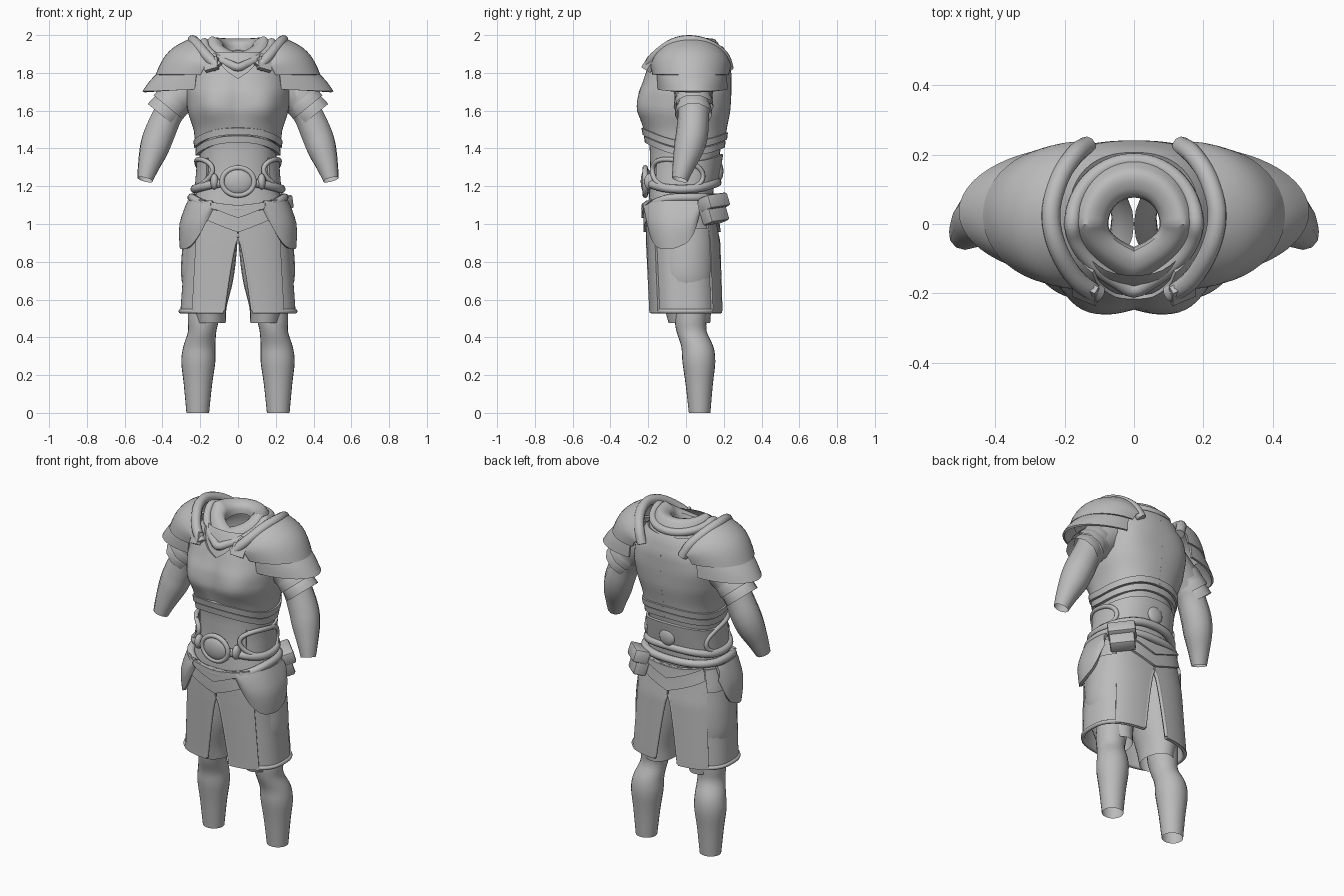
import bpy, bmesh, math
from math import sin, cos, pi
from mathutils import Vector

if "Cube" in bpy.data.objects:
    bpy.data.objects.remove(bpy.data.objects["Cube"])

mat = bpy.data.materials.new("plain_grey")
mat.diffuse_color = (0.5, 0.5, 0.5, 1)
mat.use_nodes = True
mat.node_tree.nodes["Principled BSDF"].inputs["Base Color"].default_value = mat.diffuse_color


def add(name, data):
    ob = bpy.data.objects.new(name, data)
    bpy.context.collection.objects.link(ob)
    data.materials.append(mat)
    return ob


def surf(name, f, nu, nv, thick=0, closed=False):
    """Grid surface f(u, v), optionally closed round u or thickened."""
    bm = bmesh.new()
    n = nu if closed else nu + 1
    g = [[bm.verts.new(f(i / nu, j / nv)) for i in range(n)] for j in range(nv + 1)]
    for j in range(nv):
        for i in range(nu):
            k = (i + 1) % n
            bm.faces.new((g[j][i], g[j][k], g[j + 1][k], g[j + 1][i]))
    bmesh.ops.recalc_face_normals(bm, faces=bm.faces)
    me = bpy.data.meshes.new(name)
    bm.to_mesh(me)
    ob = add(name, me)
    if thick:
        m = ob.modifiers.new("thickness", 'SOLIDIFY')
        m.thickness, m.offset = thick, 0
    return ob


def smooth(pts, t, closed=False):
    """Catmull-Rom point on a list of tuples, t in 0..1."""
    n = len(pts)
    x = t * (n if closed else n - 1)
    i = min(int(x), n - 1 if closed else n - 2)
    x -= i
    at = lambda k: pts[k % n] if closed else pts[max(0, min(n - 1, k))]
    return [0.5 * (2 * b + (c - a) * x + (2 * a - 5 * b + 4 * c - d) * x * x
                   + (3 * b - a - 3 * c + d) * x ** 3)
            for a, b, c, d in zip(at(i - 1), at(i), at(i + 1), at(i + 2))]


def tube(name, pts, r=1.0, closed=False, steps=4, caps=True):
    """Round tube through points (x, y, z[, radius])."""
    cu = bpy.data.curves.new(name, 'CURVE')
    cu.dimensions, cu.bevel_depth, cu.bevel_resolution = '3D', r, 3
    cu.use_fill_caps = caps and not closed
    n = len(pts) * steps
    sp = cu.splines.new('POLY')
    sp.points.add(n - 1)
    for k, p in enumerate(sp.points):
        q = smooth(pts, k / n if closed else k / (n - 1), closed)
        p.co = (*q[:3], 1)
        p.radius = q[3] if len(q) > 3 else 1
    sp.use_cyclic_u = closed
    return add(name, cu)


def limb(name, rings, s, nv=16):
    """Open loft through rings (x, y, z, rx, ry), mirrored by s."""
    def f(u, v):
        x, y, z, rx, ry = smooth(rings, v)
        return (s * (x + rx * cos(u * 2 * pi)), y + ry * sin(u * 2 * pi), z)
    return surf(name, f, 24, nv, closed=True)


# Body outline: height, half width, front depth, back depth
BODY = [(0.45, .31, -.19, .19), (0.55, .31, -.19, .188), (0.9, .285, -.205, .175),
        (1.0, .275, -.208, .16), (1.1, .25, -.207, .15), (1.2, .218, -.2, .155),
        (1.3, .21, -.198, .175), (1.4, .212, -.2, .192), (1.5, .225, -.215, .205),
        (1.6, .258, -.24, .225), (1.7, .265, -.235, .23), (1.8, .25, -.205, .23),
        (1.88, .2, -.175, .21), (1.95, .13, -.13, .165)]


def body(a, z, off=0.0, p=0.85):
    """Point on the body outline; a = 0 is the front, pi the back."""
    z = max(BODY[0][0], min(BODY[-1][0], z))
    for lo, hi in zip(BODY, BODY[1:]):
        if z <= hi[0]:
            t = (z - lo[0]) / (hi[0] - lo[0])
            w, yf, yb = [m + (n - m) * t for m, n in zip(lo[1:], hi[1:])]
            break
    pw = lambda c: math.copysign(abs(c) ** p, c)
    return ((w + off) * pw(sin(a)), (yf + yb) / 2 - ((yb - yf) / 2 + off) * pw(cos(a)), z)


def band(name, a0, a1, low, high, off, thick=0.02, nu=40, nv=6, p=0.85):
    """Plate wrapped on the body between angles and heights."""
    def f(u, v):
        a = a0 + (a1 - a0) * u
        z = low(a) + (high(a) - low(a)) * v
        return body(a, z, off(a, z) if callable(off) else off, p)
    return surf(name, f, nu, nv, thick)


def wrap(a):
    return abs(math.remainder(a, 2 * pi))


# Torso under the armour
surf("torso", lambda u, v: body(u * 2 * pi, 0.98 + v * 0.93, -.008), 40, 32, closed=True)


# Arched line between chest and abdomen
def arch(a):
    c = cos(a)
    return 1.41 + (.07 * c ** 1.5 if c > 0 else .045 * c * c)


# Breastplate with chest muscles, a centre crease and shoulder blades
def chest(a, z):
    w = wrap(a)
    g = .024 * math.exp(-((w - .42) / .35) ** 2 - ((z - 1.63) / .085) ** 2)
    g += .012 * math.exp(-((w - 2.45) / .4) ** 2 - ((z - 1.72) / .1) ** 2)
    return g + .004 - .008 * math.exp(-(w / .08) ** 2)


band("breastplate", -pi, pi, lambda a: arch(a) + .03,
     lambda a: 1.77 + .13 * min(1, wrap(a) / .6), chest, .012, 80, 16)

# Arched ribs over the abdomen
for k, d in enumerate((.012, -.03)):
    band("abdomen_rib", -pi, pi, lambda a: arch(a) + d - .018, lambda a: arch(a) + d + .018,
         .01 - .006 * k, .018, 64, 2)

# Waist guard with leaf-shaped frames at the sides
band("waist_guard", .8, 2 * pi - .8, lambda a: 1.2,
     lambda a: 1.35 + .02 * cos(2 * a), .003, .014, 60, 4)
for s in (1, -1):
    leaf = [body(s * (1.35 + .75 * cos(t * pi / 12)), 1.265 + .075 * sin(t * pi / 12)
                 - .02 * cos(t * pi / 12), .009) for t in range(24)]
    tube("waist_leaf_frame", leaf, .013, True, 2)

# Belts, the lower one dipping to a point in front
tube("belt", [body(t * pi / 12, 1.22 - .035 * sin(t * pi / 12) ** 2, .006)
              for t in range(24)], .023, True, 3)
tube("hip_belt", [body(t * pi / 12, 1.14 - .06 * max(0, cos(t * pi / 12)) ** 2, .008)
                  for t in range(24)], .022, True, 3)


def ball(name, loc, scale):
    bpy.ops.mesh.primitive_uv_sphere_add(segments=24, ring_count=12, location=loc)
    ob = bpy.context.object
    ob.name, ob.scale = name, scale
    ob.data.materials.append(mat)
    return ob


# Buckle, its rim, strap knots and the back boss
ball("buckle", (0, -.21, 1.225), (.08, .03, .07))
tube("buckle_rim", [(.085 * cos(t * pi / 8), -.216, 1.225 + .073 * sin(t * pi / 8))
                    for t in range(16)], .014, True)
for s in (1, -1):
    ball("strap_knot", (s * .125, -.192, 1.225), (.022, .03, .042))
ball("back_boss", (0, .178, 1.28), (.05, .02, .05))

# Pointed belly and seat flaps in two layers
for c in (0, pi):
    for k in range(2):
        band("pointed_flap", c - .8, c + .8,
             lambda a: .957 + .075 * k + .11 * wrap(a - c) ** .8,
             lambda a: 1.1 + .035 * wrap(a - c), .01 + .01 * k, .016, 28, 4, .75)

# Skirt halves with arched slits front and back, overlapping panels and a hem
P = 0.75


def slit(z):
    w = .004 + .072 * max(0, (.93 - z) / .39) ** .62
    return math.asin((w / .3) ** (1 / P))


for s in (1, -1):
    def cloth(name, e0, e1, off, z0, thick, nu):
        def f(u, v):
            z = z0 + (1.1 - z0) * v
            d = slit(z)
            a0 = d if e0 is None else e0
            a1 = pi - d if e1 is None else e1
            return body(s * (a0 + (a1 - a0) * u), z, off, P)
        return surf(name, f, nu, 24, thick)

    cloth("skirt", None, None, -.012, .54, .012, 40)
    cloth("skirt_front_panel", None, .8, -.001, .53, .012, 14)
    cloth("skirt_back_panel", 2.3, None, -.001, .53, .012, 14)
    d = slit(.54)
    tube("skirt_hem", [body(s * (d + (pi - 2 * d) * t / 16), .538, -.007, P)
                       for t in range(17)], .012)
    for c in (0, pi):
        tube("slit_edge", [body(c + s * (1 if c == 0 else -1) * slit(.54 + .39 * t / 12),
                                .54 + .39 * t / 12, -.003, P) for t in range(13)], .01)

    # Rounded hip plate
    def hip(u, v):
        a = .45 + 1.5 * u
        low = .868 + .2 * abs((a - 1.22) / .76) ** 2.8
        return body(s * a, low + (1.12 - low) * v, .014 + .012 * sin(pi * v), .8)
    surf("hip_plate", hip, 28, 8, .018)

    # Shorts, then lower legs
    limb("shorts_leg", [(.14, .0, .98, .14, .15), (.152, .0, .85, .145, .155),
                        (.162, .0, .7, .136, .15), (.152, .01, .56, .092, .125),
                        (.145, .018, .475, .08, .11)], s)
    limb("lower_leg", [(.175, .03, .62, .085, .09), (.183, .025, .5, .083, .085),
                       (.19, .03, .43, .075, .08), (.205, .06, .35, .085, .085),
                       (.21, .068, .27, .09, .087), (.212, .07, .15, .075, .072),
                       (.213, .072, 0, .06, .057)], s, 24)

    # Arm and layered sleeve
    tube("arm", [(s * .2, .04, 1.76, .11), (s * .3, .04, 1.68, .1),
                 (s * .365, .04, 1.59, .083), (s * .415, .032, 1.48, .085),
                 (s * .443, .015, 1.4, .08), (s * .472, -.012, 1.31, .06),
                 (s * .492, -.033, 1.235, .043)], steps=5, caps=False)
    for t, r in ((0, .1), (.035, .103), (.07, .097)):
        c = Vector((s * (.29 + t), .04, 1.715 - t * 1.2))
        e = c + Vector((s * .045, 0, -.055))
        tube("sleeve_layer", [(*c, r - .008), (*(c + e) / 2, r), (*e, r + .002)],
             steps=3, caps=False)

    # Two-layer shoulder guard
    def guard(u, v):
        q = (u - .5) * pi * .98
        a = Vector((.14 + .1 * cos(q), .025 + .205 * sin(q), 1.82 + .16 * cos(q)))
        b = Vector((.19 + .24 * cos(q), .025 + .197 * sin(q), 1.79))
        p = a.lerp(b, v) + Vector((.8 * cos(q), .15 * sin(q), .7)) * .034 * sin(pi * v)
        return (s * p.x, p.y, p.z)
    surf("shoulder_guard_upper", guard, 24, 8, .012)

    def lower(u, v):
        q = (u - .5) * pi * .92
        a = Vector((.19 + .215 * cos(q), .03 + .18 * sin(q), 1.81))
        b = Vector((.2 + .3 * cos(q) ** 1.15, .035 + .18 * sin(q), 1.715 - .015 * cos(q)))
        p = a.lerp(b, v) + Vector((cos(q), .1 * sin(q), .5)) * .006 * sin(pi * v)
        return (s * p.x, p.y, p.z)
    surf("shoulder_guard_lower", lower, 24, 5, .012)

    # Thick rim of the shoulder guard and its front strap
    tube("shoulder_rim", [(s * .105, -.2, 1.83), (s * .165, -.16, 1.89),
                          (s * .22, -.07, 1.955), (s * .24, .03, 1.972),
                          (s * .215, .13, 1.945), (s * .17, .2, 1.89),
                          (s * .135, .225, 1.82)], .028)
    bpy.ops.mesh.primitive_cube_add(size=1, location=(s * .14, -.195, 1.845),
                                    rotation=(-.5, s * .25, s * .4))
    strap = bpy.context.object
    strap.name, strap.scale = "shoulder_strap", (.075, .025, .07)
    strap.data.materials.append(mat)


# Collar: pointed at the front, flaring from the neck opening
def ring(q, w, yf, yb, zf, zs, zb):
    q = math.remainder(q, 2 * pi)
    c = cos(q)
    if c > 0:
        c = .3 * c + .7 * (1 - abs(q) / (pi / 2))
    return [w * sin(q), -yf * c if c > 0 else -yb * c,
            zs + (zf - zs) * c if c > 0 else zs + (zb - zs) * -c]


COLLAR = [(.078, .07, .08, 1.86, 1.9, 1.92), (.085, .08, .09, 1.9, 1.955, 1.96),
          (.13, .125, .14, 1.89, 1.988, 1.978), (.16, .155, .17, 1.86, 1.97, 1.95),
          (.2, .19, .215, 1.8, 1.89, 1.87)]
surf("collar", lambda u, v: ring(u * 2 * pi, *smooth(COLLAR, v)), 48, 12, .008, closed=True)
tube("collar_roll", [ring(t * pi / 12, .178, .19, .182, 1.83, 1.962, 1.92)
                     for t in range(24)], .023, True, 3)

# Belt pouch with flap
for name, off, size in (("pouch", (0, 0, 0), (.14, .075, .145)),
                        ("pouch_flap", (.005, .005, .04), (.155, .088, .075))):
    bpy.ops.mesh.primitive_cube_add(size=1, location=Vector((.205, .142, 1.075)) + Vector(off),
                                    rotation=(.3, .1, -.75))
    ob = bpy.context.object
    ob.name, ob.scale = name, size
    ob.data.materials.append(mat)
    bpy.ops.object.transform_apply(location=False, rotation=False, scale=True)
    m = ob.modifiers.new("bevel", 'BEVEL')
    m.width, m.segments = .012, 2

# Bake curves and modifiers, then shade
bpy.ops.object.select_all(action='SELECT')
bpy.context.view_layer.objects.active = bpy.context.scene.objects["torso"]
bpy.ops.object.convert(target='MESH')
bpy.ops.object.shade_smooth_by_angle(angle=math.radians(40))
